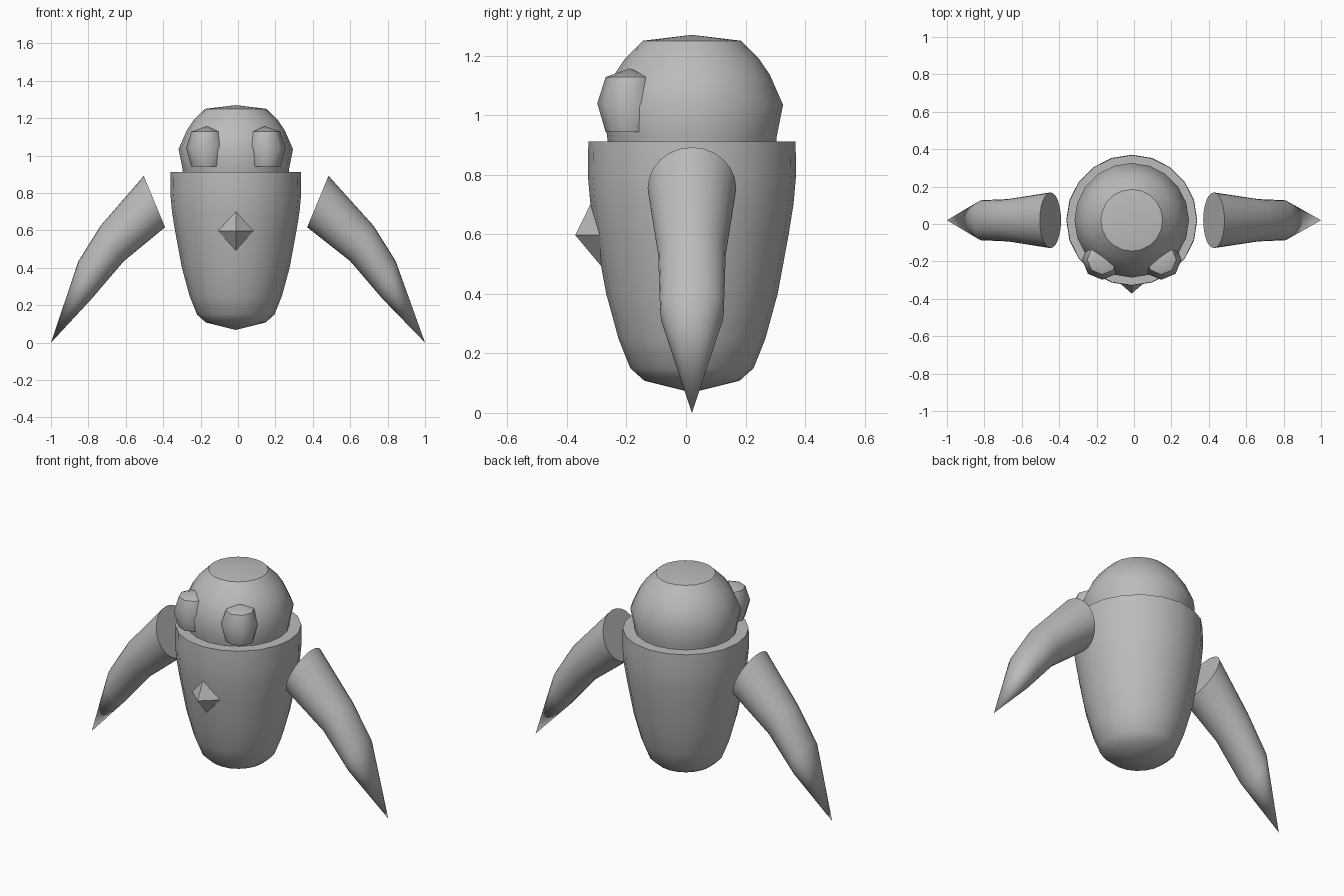
import bpy, bmesh, math
from mathutils import Vector

if "Cube" in bpy.data.objects:
    bpy.data.objects.remove(bpy.data.objects["Cube"])

grey = bpy.data.materials.new("plain_grey")
grey.diffuse_color = (0.5, 0.5, 0.5, 1)
grey.use_nodes = True
grey.node_tree.nodes["Principled BSDF"].inputs["Base Color"].default_value = grey.diffuse_color
CX, CY = -0.012, 0.02   # centre line of body and head


def finish(name, bm, angle=30):
    """Turn a bmesh into a shaded object."""
    bmesh.ops.recalc_face_normals(bm, faces=bm.faces)
    mesh = bpy.data.meshes.new(name)
    bm.to_mesh(mesh)
    bm.free()
    mesh.materials.append(grey)
    ob = bpy.data.objects.new(name, mesh)
    bpy.context.collection.objects.link(ob)
    bpy.ops.object.select_all(action='DESELECT')
    ob.select_set(True)
    bpy.context.view_layer.objects.active = ob
    if angle:
        bpy.ops.object.shade_smooth_by_angle(angle=math.radians(angle))
    return ob


def loft(name, rings, sides, angle=30):
    """Skin circles (centre, radius, in-plane x axis); radius 0 is a point."""
    bm = bmesh.new()
    loops = []
    for c, r, ax in rings:
        if r == 0:
            loops.append([bm.verts.new(c)])
        else:
            loops.append([bm.verts.new(Vector(c) + Vector(ax) * r * math.cos(t)
                          + Vector((0, r * math.sin(t), 0)))
                          for t in (2 * math.pi * i / sides for i in range(sides))])
    for a, b in zip(loops, loops[1:]):
        for i in range(sides):
            j = (i + 1) % sides
            quad = [a[i % len(a)], a[j % len(a)], b[j % len(b)], b[i % len(b)]]
            bm.faces.new(list(dict.fromkeys(quad)))
    for end in (loops[0], loops[-1]):   # flat caps
        if len(end) > 1:
            bm.faces.new(end)
    return finish(name, bm, angle)


def lathe(name, profile, sides, x, y, angle=30):
    return loft(name, [((x, y, z), r, (1, 0, 0)) for r, z in profile], sides, angle)


# Tapered body with a flat rim
lathe("body", [(0, 0.068), (0.16, 0.108), (0.207, 0.15), (0.247, 0.25), (0.288, 0.4),
               (0.325, 0.6), (0.341, 0.7), (0.35, 0.8), (0.348, 0.912)], 20, CX, CY)

# Domed head
lathe("head", [(0.28, 0.88), (0.285, 0.93), (0.306, 1.035), (0.262, 1.135), (0.225, 1.19),
               (0.165, 1.25), (0, 1.27)], 20, CX, CY, 35)

# Bulging eyes with flat undersides
for side, s in (("left", -1), ("right", 1)):
    lathe(side + "_eye", [(0.08, 0.943), (0.108, 1.04), (0.08, 1.128), (0, 1.157)],
          8, CX + s * 0.158, -0.19, 50)

# Pointed beak
bm = bmesh.new()
tip = bm.verts.new((CX, -0.372, 0.597))
base = [bm.verts.new(p) for p in ((CX, -0.32, 0.703), (CX + 0.1, -0.285, 0.597),
                                  (CX, -0.285, 0.493), (CX - 0.1, -0.285, 0.597))]
for i in range(4):
    bm.faces.new((tip, base[i], base[(i + 1) % 4]))
bm.faces.new(base)
finish("beak", bm, 0)

# Curved wings: outer and inner edge points of each cross-section
sections = [((0.494, 0.892), (0.38, 0.617), -0.010), ((0.73, 0.625), (0.605, 0.436), -0.005),
            ((0.848, 0.436), (0.778, 0.234), -0.005)]
for side, s in (("left", -1), ("right", 1)):
    rings = []
    for (xo, zo), (xi, zi), dx in sections:
        o, n = Vector((s * xo + dx, CY, zo)), Vector((s * xi + dx, CY, zi))
        rings.append(((o + n) / 2, (o - n).length / 2, (o - n).normalized()))
    rings.append((Vector((s * 1.0, CY, 0)), 0, None))
    loft(side + "_wing", rings, 24, 35)
